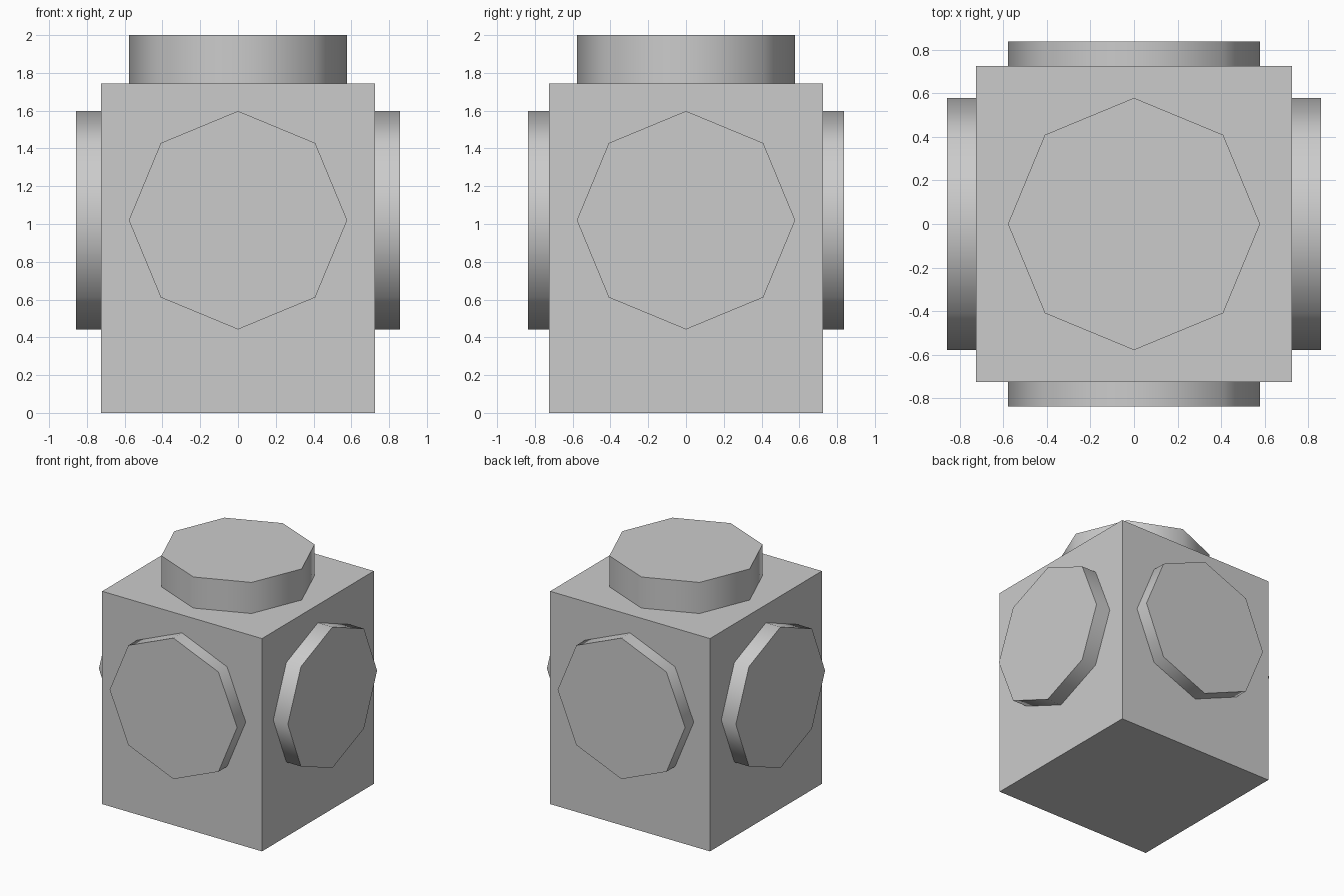
import bpy
from math import radians
from mathutils import Vector

if "Cube" in bpy.data.objects:
    bpy.data.objects.remove(bpy.data.objects["Cube"])

HALF = 0.725      # half width of the block
HEIGHT = 1.745    # block height
RADIUS = 0.578    # stud radius
MID_Z = 1.02      # height of the side studs
SINK = 0.01       # how far studs sit inside the block


def add_stud(name, face_centre, direction, depth):
    """Eight-sided stud standing out of a face by depth."""
    d = Vector(direction)
    centre = Vector(face_centre) + d * (depth - SINK) / 2
    rot = (radians(90) if d.y else 0, radians(90) if d.x else 0, 0)
    bpy.ops.mesh.primitive_cylinder_add(vertices=8, radius=RADIUS,
                                        depth=depth + SINK,
                                        location=centre, rotation=rot)
    stud = bpy.context.object
    stud.name = name
    bpy.ops.object.shade_smooth_by_angle(angle=radians(50))


# Main block
bpy.ops.mesh.primitive_cube_add(size=1, location=(0, 0, HEIGHT / 2))
block = bpy.context.object
block.name = "block"
block.scale = (2 * HALF, 2 * HALF, HEIGHT)
bpy.ops.object.transform_apply(location=False, rotation=False, scale=True)

# Top stud
add_stud("top_stud", (0, 0, HEIGHT), (0, 0, 1), 2 - HEIGHT)

# Side studs
for side, s in (("right", 1), ("left", -1)):
    add_stud(side + "_stud", (s * HALF, 0, MID_Z), (s, 0, 0), 0.132)
for side, s in (("back", 1), ("front", -1)):
    add_stud(side + "_stud", (0, s * HALF, MID_Z), (0, s, 0), 0.112)
